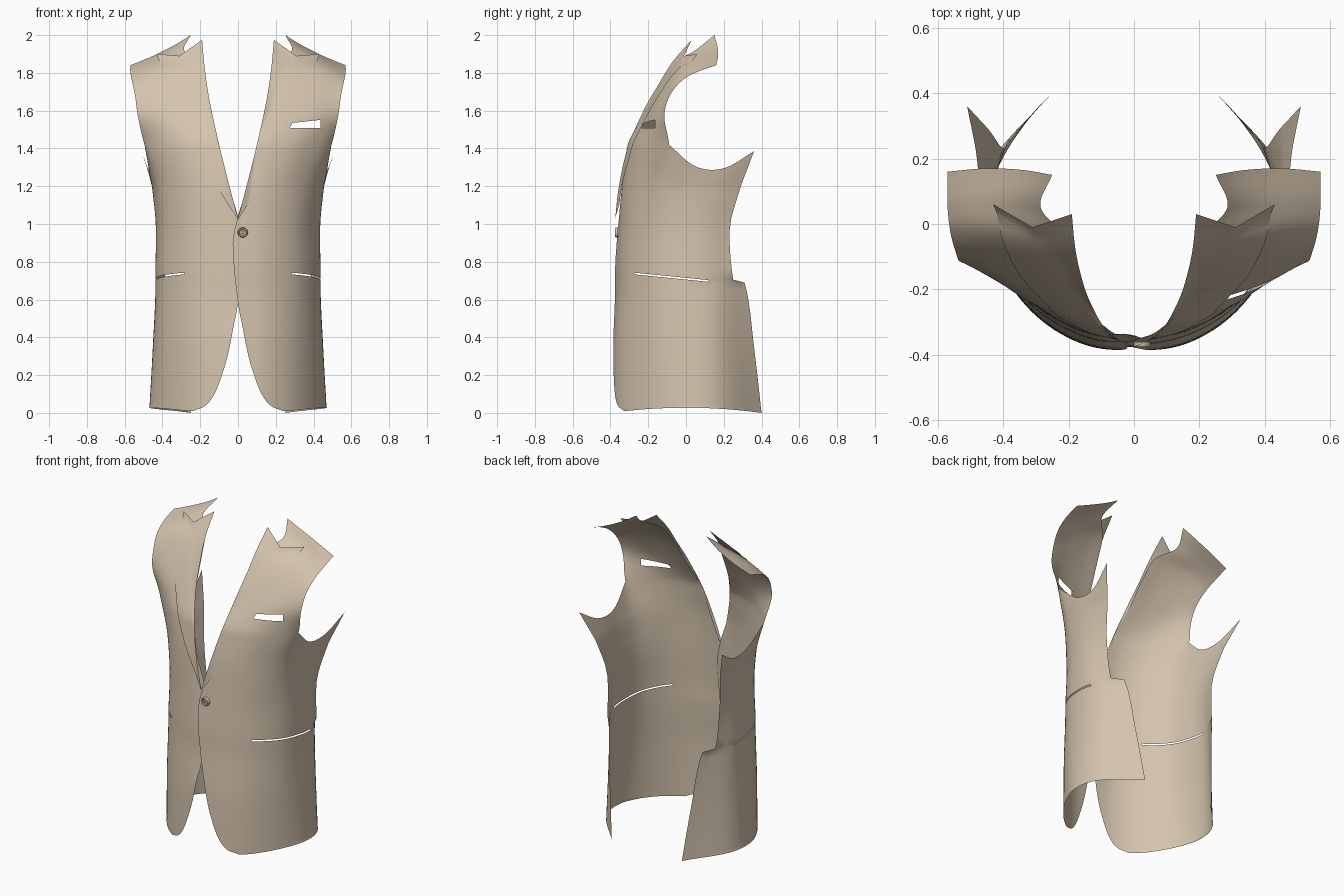
import bpy, bmesh, math
from mathutils import Vector as V
from mathutils.bvhtree import BVHTree

if "Cube" in bpy.data.objects:
    bpy.data.objects.remove(bpy.data.objects["Cube"])

cloth = bpy.data.materials.new("beige_cloth")
cloth.diffuse_color = (0.66, 0.55, 0.42, 1)
cloth.use_nodes = True
cloth.node_tree.nodes["Principled BSDF"].inputs["Base Color"].default_value = cloth.diffuse_color


def pchip(keys, t):
    """Smooth monotone interpolation of (t, value) keys."""
    n = len(keys)
    t = min(max(t, keys[0][0]), keys[-1][0])
    h = [keys[i + 1][0] - keys[i][0] for i in range(n - 1)]
    d = [(keys[i + 1][1] - keys[i][1]) / h[i] for i in range(n - 1)]
    m = [d[0]] + [2 * a * b / (a + b) if a * b > 0 else 0 for a, b in zip(d, d[1:])] + [d[-1]]
    i = max(k for k in range(n - 1) if keys[k][0] <= t)
    s = (t - keys[i][0]) / h[i]
    a, b = keys[i][1], keys[i + 1][1]
    return (a * (1 + 2 * s) * (1 - s) ** 2 + b * s * s * (3 - 2 * s)
            + h[i] * (m[i] * s * (1 - s) ** 2 - m[i + 1] * s * s * (1 - s)))


def spline(pts, t):
    """Point on a Catmull-Rom curve, t from 0 to len(pts) - 1."""
    i = min(int(t), len(pts) - 2)
    s = t - i
    p = [V(q) for q in pts]
    b, c = p[i], p[i + 1]
    a = p[i - 1] if i else b * 2 - c
    d = p[i + 2] if i + 2 < len(p) else c * 2 - b
    return 0.5 * (2 * b + (c - a) * s + (2 * a - 5 * b + 4 * c - d) * s ** 2
                  + (3 * b - a - 3 * c + d) * s ** 3)


def resample(pts, n):
    """n + 1 evenly spaced points along a polyline."""
    L = [0]
    for a, b in zip(pts, pts[1:]):
        L.append(L[-1] + (b - a).length)
    out, k = [], 0
    for j in range(n + 1):
        t = L[-1] * j / n
        while k < len(pts) - 2 and L[k + 1] < t:
            k += 1
        out.append(pts[k].lerp(pts[k + 1], (t - L[k]) / max(L[k + 1] - L[k], 1e-9)))
    return out


def add_grid(bm, rows):
    vs = [[bm.verts.new(p) for p in r] for r in rows]
    for a, b in zip(vs, vs[1:]):
        for j in range(len(a) - 1):
            bm.faces.new((a[j], a[j + 1], b[j + 1], b[j]))


def cut_hole(bm, planes):
    """Cut an opening bounded by (point, outward normal) planes."""
    planes = [(V(c), V(n).normalized()) for c, n in planes]

    def inside(f, tol):
        return all((f.calc_center_median() - c).dot(n) < tol for c, n in planes)
    for c, n in planes:
        fs = [f for f in bm.faces if inside(f, 0.06)]
        geom = list({v for f in fs for v in f.verts}) + list({e for f in fs for e in f.edges}) + fs
        bmesh.ops.bisect_plane(bm, geom=geom, plane_co=c, plane_no=n, dist=1e-5)
    bmesh.ops.delete(bm, geom=[f for f in bm.faces if inside(f, 0)], context='FACES')


def finish(name, bm, mirror=False, angle=50):
    if mirror:
        for v in bm.verts:
            v.co.x *= -1
        bmesh.ops.reverse_faces(bm, faces=bm.faces)
    me = bpy.data.meshes.new(name)
    bm.to_mesh(me)
    me.materials.append(cloth)
    ob = bpy.data.objects.new(name, me)
    bpy.context.collection.objects.link(ob)
    bpy.ops.object.select_all(action='DESELECT')
    ob.select_set(True)
    bpy.context.view_layer.objects.active = ob
    bpy.ops.object.shade_smooth_by_angle(angle=math.radians(angle))
    return ob


# Half cross-sections of the body: height, then (x, y) from centre front to back edge
SECT = [
    (0.00, [(-.04, -.40), (.15, -.37), (.30, -.28), (.415, -.13), (.47, .03), (.43, .20), (.25, .40)]),
    (0.35, [(-.04, -.395), (.15, -.365), (.30, -.275), (.41, -.13), (.45, .03), (.425, .18), (.29, .36)]),
    (0.69, [(-.04, -.38), (.15, -.345), (.30, -.26), (.40, -.13), (.435, .02), (.42, .16), (.335, .31)]),
    (0.705, [(-.04, -.38), (.15, -.345), (.30, -.26), (.40, -.13), (.435, .02), (.43, .13), (.385, .25)]),
    (0.95, [(-.04, -.365), (.15, -.335), (.30, -.25), (.395, -.125), (.43, .0), (.43, .11), (.40, .23)]),
    (1.20, [(-.04, -.345), (.15, -.325), (.30, -.25), (.415, -.125), (.45, .02), (.455, .16), (.445, .29)]),
    (1.42, [(.05, -.31), (.20, -.285), (.35, -.22), (.495, -.09), (.48, .05), (.49, .2), (.51, .36)])]
# Front edge: height, x (rounded hem, closure, start of the V neck)
EDGE = [(0, .24), (.03, .185), (.06, .15), (.12, .115), (.2, .085), (.3, .055), (.45, .025),
        (.6, -.003), (.9, -.028), (1.03, -.003), (1.2, .05), (1.42, .105)]
# Chest, shoulder and shoulder seam rows, from the neck edge to the armhole
UPPER = [
    [(.145, -.225, 1.57), (.26, -.21, 1.57), (.40, -.175, 1.57), (.53, -.115, 1.57)],
    [(.17, -.13, 1.74), (.28, -.12, 1.74), (.42, -.10, 1.72), (.545, -.085, 1.68)],
    [(.20, -.045, 1.86), (.30, -.035, 1.85), (.43, -.025, 1.82), (.562, -.02, 1.76)],
    [(.285, .05, 1.92), (.35, .06, 1.90), (.45, .06, 1.86), (.57, .06, 1.805)],
    [(.25, .15, 2.0), (.34, .165, 1.945), (.45, .17, 1.89), (.57, .16, 1.84)]]
ARMHOLE = [(.495, -.09, 1.42), (.475, .05, 1.305), (.48, .2, 1.295), (.51, .36, 1.385)]
NF, NS = 24, 20


def section(z):
    return [V([pchip([(k, p[i][a]) for k, p in SECT], z) for a in (0, 1)] + [z]) for i in range(7)]


def hem(row, z):
    return [V((p.x, p.y, .0272 - .17 * p.y ** 2)) if z == 0 else p for p in row]


def body():
    bm = bmesh.new()
    heights = [0, .03, .045, .06, .09, .12, .16, .2, .25, .3, .375, .45, .525, .6, .65, .69,
               .705, .76, .83, .9, .96, 1.03, 1.08, 1.14, 1.2]
    front, side = [], []
    for z in heights + [1.2 + .22 * k / 6 for k in range(1, 7)]:
        pts, x0 = section(z), pchip(EDGE, z)
        dense = [spline(pts, 3 * k / 120) for k in range(121)]
        k = next(i for i, p in enumerate(dense) if p.x >= x0)
        if k:
            a, b = dense[k - 1], dense[k]
            dense = [a.lerp(b, (x0 - a.x) / (b.x - a.x))] + dense[k:]
        front.append(hem(resample(dense, NF), z))
        if z <= 1.2:
            side.append(hem([spline(pts, 3 + 3 * j / NS) for j in range(NS + 1)], z))
    # side panel rises to the armhole curve
    base = side[-1]
    top = [spline(ARMHOLE, 3 * j / NS) for j in range(NS + 1)]
    for k in range(1, 7):
        side.append([front[len(heights) - 1 + k][-1]] + [a.lerp(b, k / 6) for a, b in zip(base[1:], top[1:])])
    # chest and shoulder
    ctrl = [front[-4], front[-1]] + [resample([spline(r, 3 * j / 60) for j in range(61)], NF) for r in UPPER]
    for k in range(1, 41):
        front.append([spline([r[j] for r in ctrl], 1 + 5 * k / 40) for j in range(NF + 1)])
    add_grid(bm, front)
    add_grid(bm, side)
    bmesh.ops.remove_doubles(bm, verts=bm.verts, dist=1e-4)
    # hip pocket slit
    cut_hole(bm, [((0, -.27, 0), (0, -1, 0)), ((0, .12, 0), (0, 1, 0)),
                  ((0, -.27, .742), (0, .1, 1)), ((0, -.27, .733), (0, -.1, -1))])
    return bm


# Lapel: fold edge and outer edge, from the button up to the notch
FOLD = [(0, -.375, 1.03), (.045, -.355, 1.2), (.095, -.31, 1.4), (.14, -.225, 1.6),
        (.165, -.145, 1.74), (.18, -.07, 1.86), (.19, .03, 1.975)]
OUTER = [(.005, -.375, 1.03), (.10, -.33, 1.18), (.19, -.28, 1.33), (.275, -.2, 1.51),
         (.345, -.13, 1.65), (.385, -.05, 1.76), (.43, .06, 1.9)]
NOTCH = V((.31, -.01, 1.89))


def lapel(tree):
    bm, rows, n = bmesh.new(), [], 48
    for k in range(n + 1):
        t = 6 * k / n
        a, b = spline(FOLD, t), spline(OUTER, t)
        mid = (a + b) / 2
        mid += (NOTCH - (V(FOLD[-1]) + V(OUTER[-1])) / 2) * max(0, (t - 3) / 3)
        row = []
        for j in range(17):
            s = j / 8
            p = a.lerp(mid, s) if s < 1 else mid.lerp(b, s - 1)
            hit = tree.ray_cast(V((p.x, -2, p.z)), V((0, 1, 0)))[0]
            if hit:
                p.y = min(p.y, hit.y - .007)
            row.append(p)
        rows.append(row)
    add_grid(bm, rows)
    return bm


# Both front panels with lapels; only the left one has the chest pocket opening
for side_name, mirror in (("left", False), ("right", True)):
    bm = body()
    tree = BVHTree.FromBMesh(bm)
    finish(side_name + "_lapel", lapel(tree), mirror)
    if mirror:      # this panel tucks under the other at the closure
        for v in bm.verts:
            if v.co.y < -.2 and .5 < v.co.z < 1.2:
                v.co.y += .014 * max(0, 1 - max(v.co.x, 0) / .1)
    else:
        cut_hole(bm, [((.27, 0, 0), (-1, 0, 0)), ((.437, 0, 0), (1, 0, -.1 + .1)),
                      ((0, 0, 1.507), (0, 0, -1)), ((.27, 0, 1.533), (-.11, 0, 1))])
    finish(side_name + "_front_panel", bm, mirror)

# Button with a raised rim and four studs
bm = bmesh.new()
profile = [(.027, -.006), (.027, .004), (.024, .009), (.019, .009), (.015, .004), (.0005, .004)]
add_grid(bm, [[V((r * math.cos(a), -h, r * math.sin(a))) for a in [math.tau * i / 32 for i in range(33)]]
              for r, h in profile])
bmesh.ops.remove_doubles(bm, verts=bm.verts, dist=1e-5)
for sx in (-1, 1):
    for sz in (-1, 1):
        res = bmesh.ops.create_uvsphere(bm, u_segments=8, v_segments=6, radius=.003)
        bmesh.ops.translate(bm, verts=res["verts"], vec=(sx * .005, -.004, sz * .005))
button = finish("button", bm)
button.location = (.025, -.367, .955)
